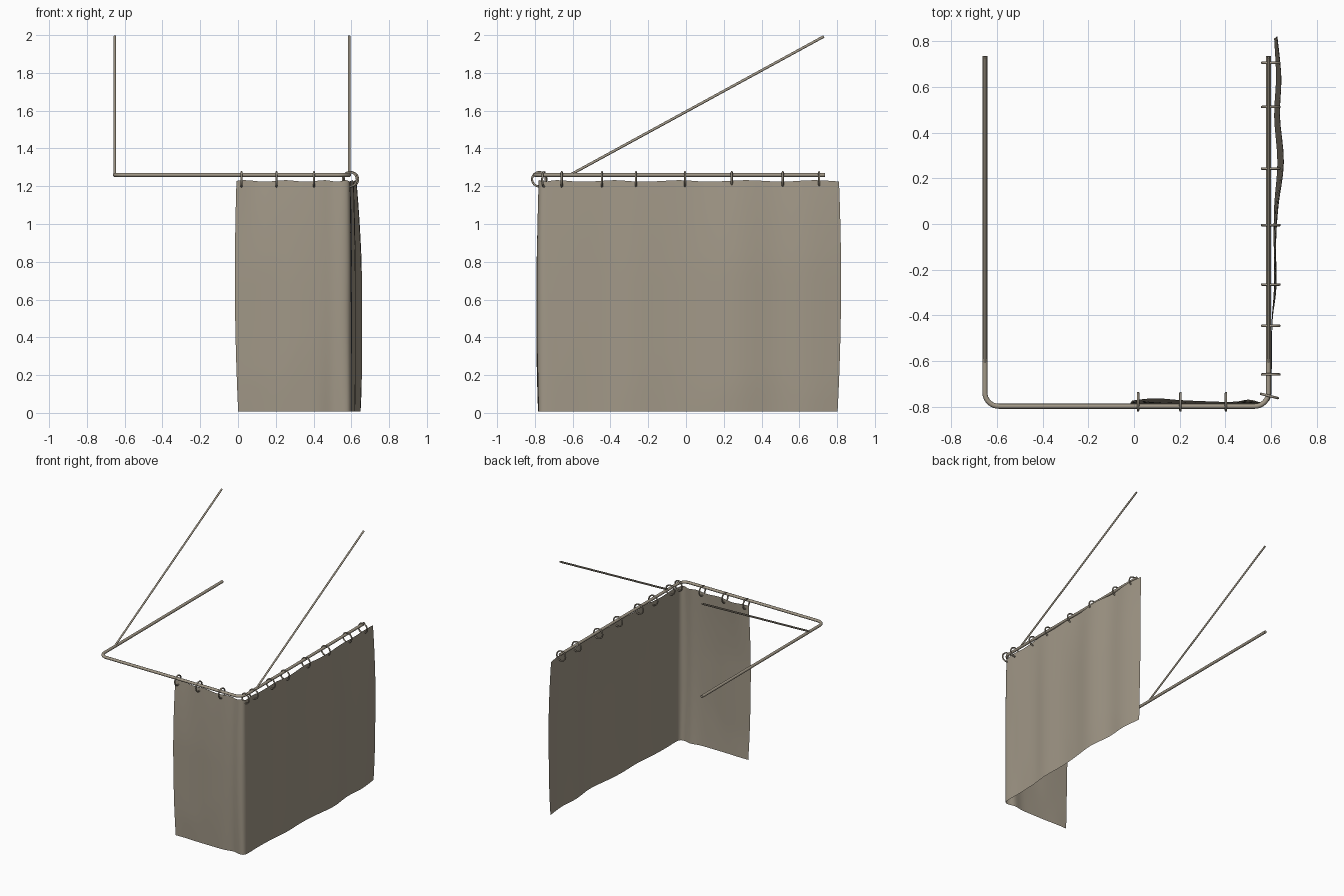
import bpy, bmesh, math
from mathutils import Vector

if "Cube" in bpy.data.objects:
    bpy.data.objects.remove(bpy.data.objects["Cube"])


def material(name, rgb):
    m = bpy.data.materials.new(name)
    m.diffuse_color = (*rgb, 1)
    m.use_nodes = True
    m.node_tree.nodes["Principled BSDF"].inputs["Base Color"].default_value = m.diffuse_color
    return m


CLOTH = material("warm_grey", (0.36, 0.315, 0.245))


def make_object(name, bm, angle=40):
    me = bpy.data.meshes.new(name)
    bm.to_mesh(me)
    bm.free()
    ob = bpy.data.objects.new(name, me)
    bpy.context.collection.objects.link(ob)
    me.materials.append(CLOTH)
    bpy.context.view_layer.objects.active = ob
    ob.select_set(True)
    bpy.ops.object.shade_smooth_by_angle(angle=math.radians(angle))
    ob.select_set(False)
    return ob


def tube(name, pts, radius, sides=12, closed=False):
    """Sweep a round section along a path."""
    bm = bmesh.new()
    pts = [Vector(p) for p in pts]
    n = len(pts)
    t0 = (pts[1] - pts[0]).normalized()
    flat = all(abs(p.z - pts[0].z) < 1e-6 for p in pts)
    rings = []
    for i, p in enumerate(pts):
        if closed:
            t = pts[(i + 1) % n] - pts[i - 1]
        else:
            t = pts[min(i + 1, n - 1)] - pts[max(i - 1, 0)]
        t.normalize()
        if flat:
            u = Vector((0, 0, 1))
        else:
            u = t0.cross(Vector((1, 0, 0))).normalized()
        v = t.cross(u).normalized()
        rings.append([bm.verts.new(p + radius * (math.cos(a) * u + math.sin(a) * v))
                      for a in (2 * math.pi * k / sides for k in range(sides))])
    for i in range(n - 1):
        a, b = rings[i], rings[i + 1]
        for k in range(sides):
            bm.faces.new((a[k], a[(k + 1) % sides], b[(k + 1) % sides], b[k]))
    bm.faces.new(rings[0])
    bm.faces.new(rings[-1])
    bmesh.ops.recalc_face_normals(bm, faces=bm.faces)
    return make_object(name, bm)


# U-shaped rail with rounded front corners
RAIL_Z, L, R, F, B, CR = 1.26, -0.652, 0.588, -0.797, 0.735, 0.06
path = [(L, B, RAIL_Z)]
for cx, start in ((L + CR, 180), (R - CR, 270)):
    for k in range(9):
        a = math.radians(start + 90 * k / 8)
        path.append((cx + CR * math.cos(a), F + CR + CR * math.sin(a), RAIL_Z))
path.append((R, B, RAIL_Z))
tube("curtain_rail", path, 0.011)

# Sloping ceiling braces
for side, x in (("left", L), ("right", R)):
    tube(side + "_ceiling_brace", [(x, -0.61, 1.262), (x, 0.73, 1.993)], 0.007, 10)


# Hanging rings: (x, y, rotation of ring plane about z)
def ring(i, x, y, rot, major=0.038, minor=0.0055):
    bpy.ops.mesh.primitive_torus_add(major_radius=major, minor_radius=minor,
                                     major_segments=24, minor_segments=8,
                                     location=(x, y, 1.237),
                                     rotation=(math.pi / 2, 0, math.radians(rot)))
    ob = bpy.context.object
    ob.name = "curtain_ring_%d" % i
    ob.data.materials.append(CLOTH)
    bpy.ops.object.shade_smooth_by_angle(angle=math.radians(60))
    ob.select_set(False)


spots = [(x, -0.777, 90) for x in (0.018, 0.203, 0.402)] + [(0.592, -0.752, -14)]
spots += [(0.598, y, 0) for y in (-0.658, -0.445, -0.265, -0.005, 0.242, 0.512, 0.705)]
for i, s in enumerate(spots):
    ring(i + 1, *s)

# Curtain: plan stations (x, y at top edge, outward bulge mid height, at hem)
stations = [
    (-0.008, -0.772, 0.012, 0.008), (0.09, -0.762, 0.022, 0.016),
    (0.20, -0.770, 0.016, 0.012), (0.31, -0.775, 0.016, 0.008),
    (0.42, -0.778, 0.012, 0.004), (0.50, -0.772, 0.014, -0.004),
    (0.555, -0.780, 0.010, 0.0), (0.588, -0.765, 0.006, 0.006),
    (0.595, -0.71, 0.004, 0.006), (0.597, -0.60, 0.006, 0.002),
    (0.602, -0.42, 0.004, 0.004), (0.612, -0.28, 0.010, 0.008),
    (0.611, -0.08, 0.010, 0.006), (0.613, 0.08, 0.018, 0.016),
    (0.627, 0.27, 0.027, 0.022), (0.613, 0.47, 0.024, 0.018),
    (0.621, 0.64, 0.022, 0.020), (0.613, 0.81, 0.014, 0.010)]
TOP, HEM, ROWS, SUB = 1.228, 0.008, 20, 4


def spline(a, b, c, d, t):
    return 0.5 * (2 * b + (c - a) * t + (2 * a - 5 * b + 4 * c - d) * t * t
                  + (3 * b - a - 3 * c + d) * t ** 3)


samples = []
last = len(stations) - 1
for i in range(last):
    q = [Vector(stations[min(max(i + o, 0), last)]) for o in (-1, 0, 1, 2)]
    samples += [spline(*q, k / SUB) for k in range(SUB)]
samples.append(Vector(stations[-1]))

bm = bmesh.new()
grid = []
n = len(samples)
for i, s in enumerate(samples):
    a, b = samples[max(i - 1, 0)], samples[min(i + 1, n - 1)]
    tan = Vector((b[0] - a[0], b[1] - a[1], 0)).normalized()
    out = Vector((tan.y, -tan.x, 0))
    # side hems bow outwards at mid height and pull in at the bottom
    f = i / (n - 1)
    edge = max(0, (f - 0.85) / 0.15) - max(0, (0.12 - f) / 0.12)
    col = []
    for r in range(ROWS + 1):
        h = r / ROWS
        bulge = s[2] * 2.222 * h * (1 - h) * 1.8 + s[3] * (1 - h) * (1 - 2 * h * 0.5)
        bulge = min(bulge, max(s[2], s[3]) * 1.05)
        bow = edge * (0.055 * h * (1 - h) - 0.008 * (1 - h))
        sag = 0.004 * math.sin(i * 0.8)
        p = Vector((s[0], s[1], HEM + (TOP + sag * h - HEM) * h)) + out * bulge + tan * bow
        col.append(bm.verts.new(p))
    grid.append(col)
for i in range(n - 1):
    for r in range(ROWS):
        bm.faces.new((grid[i][r], grid[i + 1][r], grid[i + 1][r + 1], grid[i][r + 1]))
make_object("shower_curtain", bm, 60)
